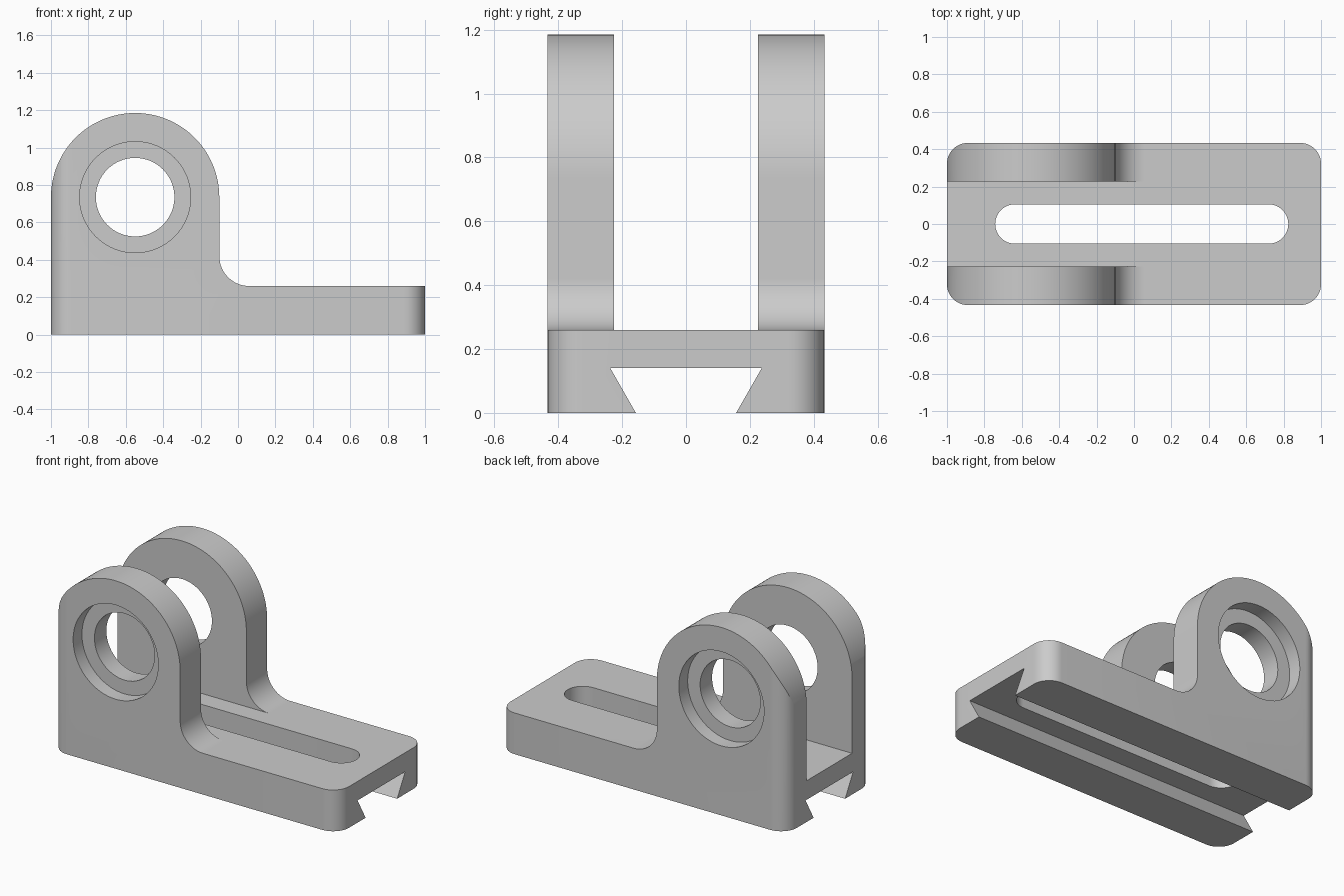
import bpy
import bmesh
from math import cos, sin, pi, radians
from mathutils import Vector

cube = bpy.data.objects.get("Cube")
if cube:
    bpy.data.objects.remove(cube, do_unlink=True)

HALF_W = 0.433                 # half width of the base
CORNER = 0.11                  # vertical corner radius
BASE_TOP = 0.26
INNER = 0.226                  # inner face of each lug
BORE_X, BORE_Z = -0.55, 0.735  # pivot centre
LUG_R = 0.45
FILLET = 0.16

grey = bpy.data.materials.new("metal grey")
grey.use_nodes = True
grey.diffuse_color = (0.6, 0.6, 0.6, 1)
grey.node_tree.nodes["Principled BSDF"].inputs["Base Color"].default_value = (0.6, 0.6, 0.6, 1)


def arc(cx, cy, r, start, end, steps=24):
    angles = [radians(start + (end - start) * i / steps) for i in range(steps + 1)]
    return [(cx + r * cos(a), cy + r * sin(a)) for a in angles]


def prism(name, outline, axis, low, high):
    """Extrude a closed 2D outline along x, y or z."""
    place = {"x": lambda a, b, d: (d, a, b),
             "y": lambda a, b, d: (a, d, b),
             "z": lambda a, b, d: (a, b, d)}[axis]
    bm = bmesh.new()
    face = bm.faces.new([bm.verts.new(place(a, b, low)) for a, b in outline])
    grown = bmesh.ops.extrude_face_region(bm, geom=[face])["geom"]
    shift = Vector(place(0, 0, high - low))
    bmesh.ops.translate(bm, vec=shift, verts=[v for v in grown if isinstance(v, bmesh.types.BMVert)])
    bmesh.ops.recalc_face_normals(bm, faces=bm.faces)
    mesh = bpy.data.meshes.new(name)
    bm.to_mesh(mesh)
    bm.free()
    mesh.materials.append(grey)
    obj = bpy.data.objects.new(name, mesh)
    bpy.context.collection.objects.link(obj)
    return obj


def combine(target, tool, operation):
    """Apply a boolean and discard the tool."""
    mod = target.modifiers.new("cut", "BOOLEAN")
    mod.operation, mod.solver, mod.object = operation, "EXACT", tool
    bpy.context.view_layer.objects.active = target
    bpy.ops.object.modifier_apply(modifier=mod.name)
    bpy.data.objects.remove(tool, do_unlink=True)


# Block with rounded vertical corners
cx, cy = 1 - CORNER, HALF_W - CORNER
plan = (arc(cx, cy, CORNER, 0, 90, 12) + arc(-cx, cy, CORNER, 90, 180, 12)
        + arc(-cx, -cy, CORNER, 180, 270, 12) + arc(cx, -cy, CORNER, 270, 360, 12))
bracket = prism("clevis_bracket", plan, "z", 0, 1.3)

# Side silhouette: rounded lug, fillet and low base
lug_right = BORE_X + LUG_R
side = ([(-1.1, -0.1), (-1.1, BORE_Z)]
        + arc(BORE_X, BORE_Z, LUG_R, 180, 0, 64)
        + arc(lug_right + FILLET, BASE_TOP + FILLET, FILLET, 180, 270)
        + [(1.1, BASE_TOP), (1.1, -0.1)])
combine(bracket, prism("silhouette", side, "y", -0.6, 0.6), "INTERSECT")

# Gap between the two lugs
gap = [(-INNER, BASE_TOP), (INNER, BASE_TOP), (INNER, 1.5), (-INNER, 1.5)]
combine(bracket, prism("lug_gap", gap, "x", -1.2, 1.2), "DIFFERENCE")

# Dovetail groove along the underside
slope = 0.08 / 0.14
foot = 0.157 - slope * 0.1
groove = [(-foot, -0.1), (foot, -0.1), (0.237, 0.14), (-0.237, 0.14)]
combine(bracket, prism("dovetail", groove, "x", -1.2, 1.2), "DIFFERENCE")

# Long slot through the base
slot = arc(0.72, 0, 0.105, -90, 90) + arc(-0.637, 0, 0.105, 90, 270)
combine(bracket, prism("slot", slot, "z", 0.05, 0.5), "DIFFERENCE")

# Pivot hole, counterbored on both outer faces
bore = arc(BORE_X, BORE_Z, 0.21, 0, 360, 64)[:-1]
combine(bracket, prism("bore", bore, "y", -0.6, 0.6), "DIFFERENCE")
recess = arc(BORE_X, BORE_Z, 0.297, 0, 360, 64)[:-1]
for sign in (-1, 1):
    low, high = sorted((sign * 0.345, sign * 0.6))
    combine(bracket, prism("recess", recess, "y", low, high), "DIFFERENCE")

bpy.ops.object.select_all(action="DESELECT")
bracket.select_set(True)
bpy.context.view_layer.objects.active = bracket
bpy.ops.object.shade_smooth_by_angle(angle=radians(25))
